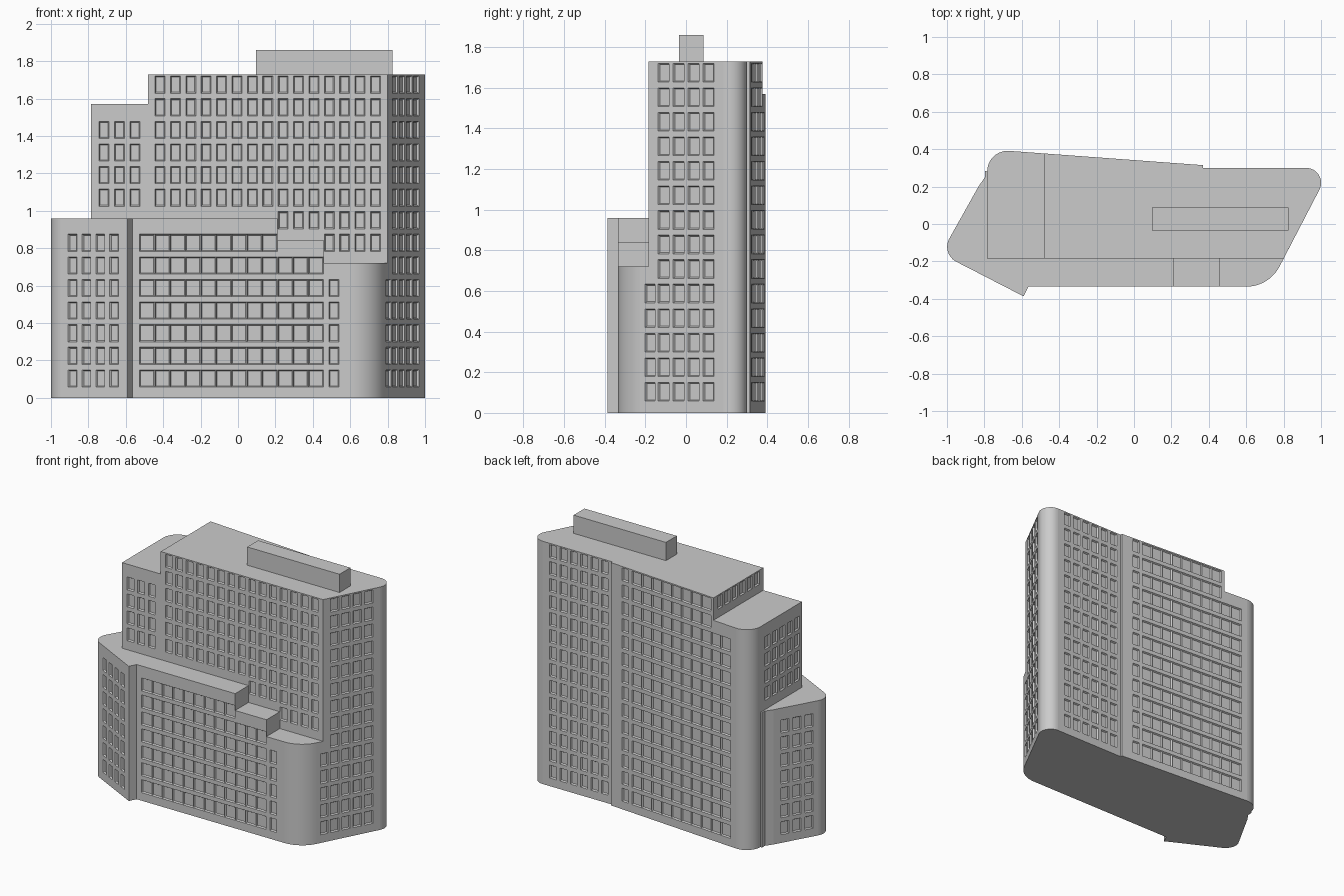
import bpy, bmesh
from math import radians, tan, sin, acos
from mathutils import Vector

if "Cube" in bpy.data.objects:
    bpy.data.objects.remove(bpy.data.objects["Cube"])

FRONT, MID = -0.335, -0.185          # podium front and tower front planes
HIGH, STEP, LOW = 0.96, 0.84, 0.72   # stepped podium roofs
WING, TOP = 1.57, 1.73


def fillet(a, b, c, r, n=12):
    """Rounded corner at b, as a list of points running from the a side to the c side."""
    a, b, c = Vector(a), Vector(b), Vector(c)
    u, v = (a - b).normalized(), (c - b).normalized()
    half = acos(u.dot(v)) / 2
    centre = b + (u + v).normalized() * r / sin(half)
    s = b + u * r / tan(half) - centre
    e = b + v * r / tan(half) - centre
    total = acos(max(-1, min(1, s.dot(e) / r / r)))
    return [tuple(centre + (s * sin((1 - i / n) * total) + e * sin(i / n * total)) / sin(total))
            for i in range(n + 1)]


def grid(centres, width, rows):
    """Window rectangles for column centres and floor numbers."""
    return [(c - width / 2, c + width / 2, 0.058 + 0.1208 * k, 0.150 + 0.1208 * k)
            for k in rows for c in centres]


def cols(start, pitch, n):
    return [start + pitch * i for i in range(n)]


def wall(bm, p, q, z0, z1, wins=()):
    """Flat wall from p to q with recessed windows; outside lies right of p->q."""
    ax = 0 if abs(q[0] - p[0]) >= abs(q[1] - p[1]) else 1
    us = sorted({round(a, 4) for w in wins for a in w[:2]} | {round(p[ax], 4), round(q[ax], 4)},
                reverse=q[ax] < p[ax])
    zs = sorted({round(z, 4) for w in wins for z in w[2:]} | {z0, z1})

    def at(u):
        t = (u - p[ax]) / (q[ax] - p[ax])
        return p[0] + (q[0] - p[0]) * t, p[1] + (q[1] - p[1]) * t
    verts = [[bm.verts.new((*at(u), z)) for z in zs] for u in us]
    panes = []
    for i in range(len(us) - 1):
        for j in range(len(zs) - 1):
            f = bm.faces.new((verts[i][j], verts[i + 1][j], verts[i + 1][j + 1], verts[i][j + 1]))
            u, z = (us[i] + us[i + 1]) / 2, (zs[j] + zs[j + 1]) / 2
            if any(w[0] < u < w[1] and w[2] < z < w[3] for w in wins):
                panes.append(f)
    bm.normal_update()
    if panes:
        bmesh.ops.inset_individual(bm, faces=panes, thickness=0.006, depth=-0.01,
                                   use_even_offset=True)


def path(bm, pts, z0, z1):
    for p, q in zip(pts, pts[1:]):
        wall(bm, p, q, z0, z1)


def cap(bm, pts, z):
    bm.faces.new([bm.verts.new((x, y, z)) for x, y in pts])


def finish(bm, name):
    bmesh.ops.remove_doubles(bm, verts=bm.verts, dist=2e-4)
    me = bpy.data.meshes.new(name)
    bm.to_mesh(me)
    bm.free()
    ob = bpy.data.objects.new(name, me)
    bpy.context.collection.objects.link(ob)
    bpy.ops.object.select_all(action='DESELECT')
    ob.select_set(True)
    bpy.context.view_layer.objects.active = ob
    bpy.ops.object.shade_smooth_by_angle(angle=radians(30))


# Plan points, counter-clockwise from the left corner
kink, notch, inner = (-0.83, 0.203), (-0.59, -0.387), (-0.565, FRONT)
s1, s2 = (0.212, FRONT), (0.459, FRONT)
t1, t2 = (0.212, MID), (0.459, MID)
right, strip, far = (0.80, MID), (0.8208, -0.145), (1.052, 0.30)
jog_a, jog_b = (0.37, 0.30), (0.37, 0.3145)
back_y = lambda x: 0.3145 + (0.37 - x) * 0.0736
split, shoulder = (-0.46, back_y(-0.46)), (-0.48, back_y(-0.48))
wing_front, tower_left = (-0.785, MID), (-0.48, MID)
left_arc = fillet(kink, (-1.033, -0.159), notch, 0.09)
right_arc = fillet(s2, (0.722, FRONT), right, 0.20)
far_arc = fillet(right, far, jog_a, 0.08)
wing_arc = fillet(jog_b, (-0.785, back_y(-0.785)), wing_front, 0.11)
link = [wing_arc[-1], (-0.797, 0.285), (-0.797, 0.25), kink]

# Podium: lower stepped block with ribbon windows
bm = bmesh.new()
path(bm, link, 0, HIGH)
wall(bm, kink, left_arc[0], 0, HIGH, grid(cols(-0.02, 0.075, 3), 0.05, range(7)))
path(bm, left_arc, 0, HIGH)
wall(bm, left_arc[-1], notch, 0, HIGH, grid(cols(-0.885, 0.074, 4), 0.046, range(7)))
wall(bm, notch, inner, 0, HIGH)
wall(bm, inner, s1, 0, HIGH, grid(cols(-0.486, 0.082, 9), 0.082, range(7)))
wall(bm, s1, s2, 0, STEP, grid(cols(0.254, 0.081, 3), 0.081, range(6)))
wall(bm, s2, right_arc[0], 0, LOW, grid([0.513], 0.054, range(5)))
path(bm, right_arc, 0, LOW)
wall(bm, right_arc[-1], strip, 0, LOW, grid([-0.177], 0.05, range(5)))
wall(bm, s1, t1, STEP, HIGH)
wall(bm, s2, t2, LOW, STEP)
cap(bm, [wing_front] + link + left_arc + [notch, inner, s1, t1], HIGH)
cap(bm, [s1, s2, t2, t1], STEP)
cap(bm, [s2] + right_arc + [right, t2], LOW)
outline = (left_arc + [notch, inner, s1, s2] + right_arc + [strip] + far_arc
           + [jog_a, jog_b] + wing_arc + link[1:])
cap(bm, outline[::-1], 0)
finish(bm, "podium")

# Tower: tall slab with windows on every side
bm = bmesh.new()
front_cols = cols(-0.417, 0.0823, 15)
wall(bm, tower_left, t1, HIGH, TOP, grid(front_cols[:8], 0.0535, range(8, 14)))
wall(bm, t1, t2, STEP, TOP, grid(front_cols[8:11], 0.0535, range(7, 14)))
wall(bm, t2, right, LOW, TOP, grid(front_cols[11:], 0.0535, range(6, 14)))
wall(bm, right, strip, LOW, TOP)
wall(bm, strip, far_arc[0], 0, TOP, grid(cols(-0.11, 0.0733, 4), 0.054, range(14)))
path(bm, far_arc, 0, TOP)
wall(bm, far_arc[-1], jog_a, 0, TOP, grid(cols(0.43, 0.0815, 6), 0.054, range(14)))
wall(bm, jog_a, jog_b, 0, TOP)
wall(bm, jog_b, split, 0, TOP, grid([0.252], 0.054, range(14))
     + grid(cols(-0.417, 0.082, 8), 0.082, range(14)))
wall(bm, split, shoulder, WING, TOP)
wall(bm, shoulder, tower_left, WING, TOP, grid(cols(-0.115, 0.083, 6), 0.054, [13]))
cap(bm, [tower_left, right] + far_arc + [jog_a, jog_b, shoulder], TOP)
finish(bm, "tower")

# Wing: slightly lower left end with rounded back corner
bm = bmesh.new()
wall(bm, wing_front, tower_left, HIGH, WING, grid(cols(-0.717, 0.083, 3), 0.0535, range(8, 12)))
wall(bm, split, wing_arc[0], 0, WING, grid(cols(-0.581, 0.082, 2), 0.082, range(12)))
path(bm, wing_arc, 0, WING)
wall(bm, wing_arc[-1], wing_front, HIGH, WING, grid(cols(-0.13, 0.083, 5), 0.054, range(8, 12)))
cap(bm, [wing_front, tower_left, shoulder] + wing_arc, WING)
finish(bm, "wing")

# Rooftop plant room
bm = bmesh.new()
room = [(0.097, -0.035), (0.825, -0.035), (0.825, 0.087), (0.097, 0.087)]
path(bm, room + room[:1], TOP, 1.86)
cap(bm, room, 1.86)
finish(bm, "rooftop_room")
